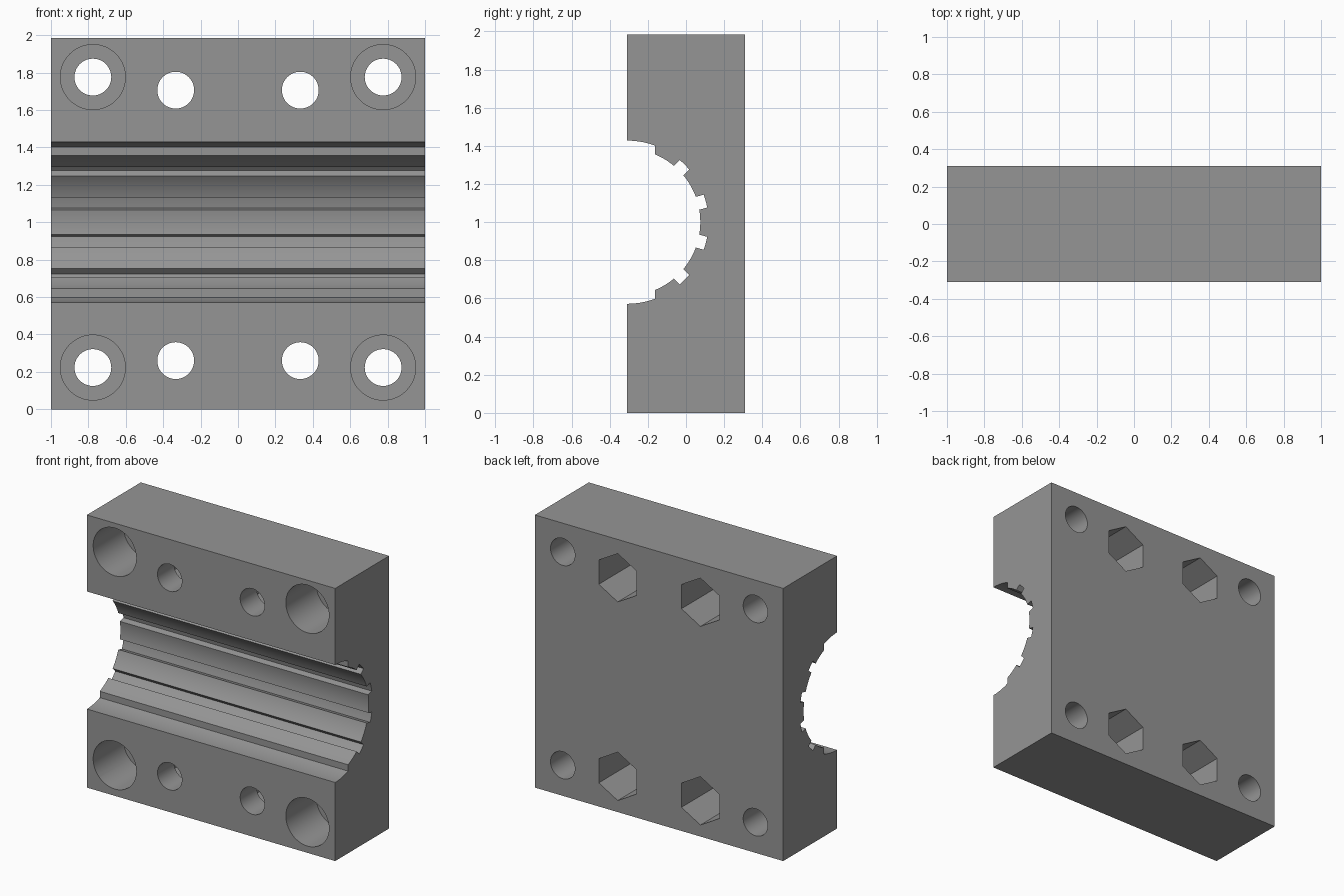
import bpy, bmesh, math
from mathutils import Matrix

if "Cube" in bpy.data.objects:
    bpy.data.objects.remove(bpy.data.objects["Cube"])

HALF_D, HEIGHT, MID_Z = 0.31, 1.985, 1.0
R_IN, R_OUT = 0.385, 0.428      # bore radius, slot floor radius

grey = bpy.data.materials.new("machined grey")
grey.diffuse_color = (0.30, 0.30, 0.30, 1)
grey.use_nodes = True
grey.node_tree.nodes["Principled BSDF"].inputs["Base Color"].default_value = grey.diffuse_color


def arc(radius, a0, a1, step=3.0):
    n = max(1, round(abs(a1 - a0) / step))
    return [(-HALF_D + radius * math.cos(math.radians(a0 + (a1 - a0) * i / n)),
             MID_Z + radius * math.sin(math.radians(a0 + (a1 - a0) * i / n)))
            for i in range(n + 1)]


def bore_profile():
    """Half-round bore with four parallel-sided slots and a relief at each lip."""
    lip = 0.148                  # depth of the lip relief
    lip_out = math.degrees(math.acos(lip / R_OUT))
    lip_in = math.degrees(math.acos(lip / R_IN))
    pts = arc(R_OUT, -90, -lip_out)
    start = -lip_in
    half_in = math.degrees(math.asin(0.035 / R_IN))
    half_out = math.degrees(math.asin(0.035 / R_OUT))
    for a in (-45, -15, 15, 45):
        pts += arc(R_IN, start, a - half_in)
        pts += arc(R_OUT, a - half_out, a + half_out)
        start = a + half_in
    pts += arc(R_IN, start, lip_in)
    pts += arc(R_OUT, lip_out, 90)
    return pts


# Block: side profile extruded along x
profile = [(-HALF_D, 0), (HALF_D, 0), (HALF_D, HEIGHT), (-HALF_D, HEIGHT)]
profile += bore_profile()[::-1]
bm = bmesh.new()
face = bm.faces.new([bm.verts.new((-1, y, z)) for y, z in profile])
ext = bmesh.ops.extrude_face_region(bm, geom=[face])
bmesh.ops.translate(bm, vec=(2, 0, 0),
                    verts=[v for v in ext["geom"] if isinstance(v, bmesh.types.BMVert)])
bmesh.ops.recalc_face_normals(bm, faces=bm.faces)
mesh = bpy.data.meshes.new("clamp_block")
bm.to_mesh(mesh)
bm.free()
block = bpy.data.objects.new("clamp_block", mesh)
bpy.context.collection.objects.link(block)
mesh.materials.append(grey)


def cut_set(name, centres, radius, y0, y1, sides):
    """Subtract a set of prisms running along y from the block."""
    bm = bmesh.new()
    for x, z in centres:
        m = (Matrix.Translation((x, (y0 + y1) / 2, z))
             @ Matrix.Rotation(math.pi / 2, 4, 'X'))
        bmesh.ops.create_cone(bm, cap_ends=True, segments=sides, radius1=radius,
                              radius2=radius, depth=y1 - y0, matrix=m)
    bmesh.ops.recalc_face_normals(bm, faces=bm.faces)
    me = bpy.data.meshes.new(name)
    bm.to_mesh(me)
    bm.free()
    me.materials.append(grey)
    cutter = bpy.data.objects.new(name, me)
    bpy.context.collection.objects.link(cutter)
    cutter.hide_render = True
    mod = block.modifiers.new(name, 'BOOLEAN')
    mod.operation, mod.solver, mod.object = 'DIFFERENCE', 'EXACT', cutter
    bpy.context.view_layer.objects.active = block
    bpy.ops.object.modifier_apply(modifier=name)
    bpy.data.objects.remove(cutter)


corners = [(x, z) for x in (-0.776, 0.776) for z in (0.223, 1.776)]
inner = [(x, z) for x in (-0.333, 0.333) for z in (0.26, 1.706)]
cut_set("corner_bolt_holes", corners, 0.0985, -0.5, 0.5, 48)
cut_set("counterbores", corners, 0.174, -0.5, -HALF_D + 0.35, 48)
cut_set("inner_bolt_holes", inner, 0.0985, -0.5, 0.5, 48)
cut_set("hex_nut_pockets", inner, 0.176, -HALF_D + 0.19, 0.5, 6)

# Smooth the round walls, keep machined edges sharp
block.select_set(True)
bpy.context.view_layer.objects.active = block
bpy.ops.object.shade_smooth_by_angle(angle=math.radians(25))
